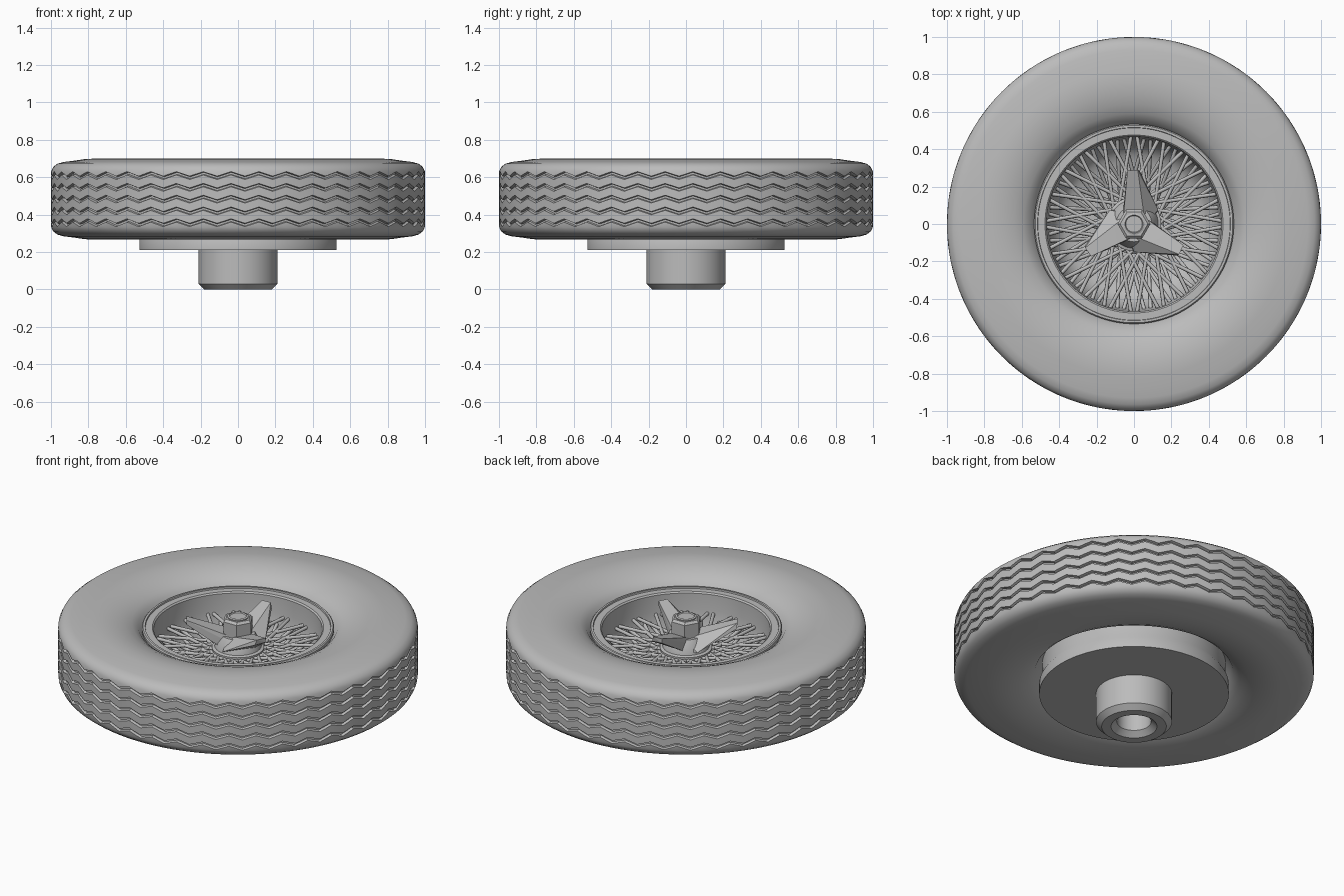
import bpy, bmesh, math
from mathutils import Matrix, Vector

cube = bpy.data.objects.get("Cube")
if cube:
    bpy.data.objects.remove(cube, do_unlink=True)

grey = bpy.data.materials.new("plain_grey")
grey.use_nodes = True
colour = (0.5, 0.5, 0.5, 1)
grey.diffuse_color = colour
grey.node_tree.nodes["Principled BSDF"].inputs["Base Color"].default_value = colour


def finish(name, bm, angle=30):
    """Clean the mesh, smooth it by angle and link it."""
    bmesh.ops.remove_doubles(bm, verts=bm.verts, dist=1e-5)
    bmesh.ops.recalc_face_normals(bm, faces=bm.faces)
    mesh = bpy.data.meshes.new(name)
    bm.to_mesh(mesh)
    bm.free()
    mesh.materials.append(grey)
    mesh.polygons.foreach_set("use_smooth", [True] * len(mesh.polygons))
    mesh.set_sharp_from_angle(angle=math.radians(angle))
    obj = bpy.data.objects.new(name, mesh)
    bpy.context.collection.objects.link(obj)
    return obj


def lathe(name, profile, segments=96, closed=False, wave=None, angle=30):
    """Spin (radius, z) points about z; wave(point, step) shifts z."""
    bm = bmesh.new()
    rings = []
    for k in range(segments):
        a = 2 * math.pi * k / segments
        rings.append([bm.verts.new((p[0] * math.cos(a), p[0] * math.sin(a),
                                    p[1] + (wave(p, k) if wave else 0)))
                      for p in profile])
    n = len(profile)
    for k in range(segments):
        r, s = rings[k], rings[(k + 1) % segments]
        for i in range(n if closed else n - 1):
            j = (i + 1) % n
            bm.faces.new((r[i], s[i], s[j], r[j]))
    return finish(name, bm, angle)


def hull(bm, points, matrix):
    """Add the convex solid around the points."""
    verts = [bm.verts.new(matrix @ Vector(p)) for p in points]
    bmesh.ops.convex_hull(bm, input=verts)


# Tyre: rounded sidewalls with zigzag grooves around the tread
MID = 0.483
side = [(0.50, 0.55), (0.535, 0.60), (0.555, 0.633), (0.59, 0.658),
        (0.64, 0.680), (0.70, 0.694), (0.76, 0.700), (0.82, 0.697),
        (0.88, 0.688), (0.93, 0.682), (0.965, 0.673), (0.988, 0.655),
        (0.998, 0.635)]
tread = []
for row in range(2, -3, -1):
    z = MID + row * 0.063
    tread += [(1.0, z + 0.009), (0.984, z + 0.005),
              (0.984, z - 0.005), (1.0, z - 0.009)]
mirrored = [(r, 2 * MID - z) for r, z in reversed(side)]


def zigzag(point, step):
    inside = point[0] > 0.98 and abs(point[1] - MID) < 0.14
    return (0, 0.012, 0, -0.012)[step % 4] if inside else 0


lathe("tyre", side + tread + mirrored, 168, closed=True, wave=zigzag)

# Rim: outer barrel, raised lip, dished inside and flat back plate
lathe("rim", [(0.0, 0.21), (0.527, 0.21), (0.527, 0.27), (0.51, 0.30),
              (0.51, 0.55), (0.534, 0.61), (0.534, 0.625), (0.528, 0.632),
              (0.516, 0.632), (0.514, 0.624), (0.476, 0.624), (0.468, 0.616),
              (0.466, 0.52), (0.452, 0.43), (0.42, 0.35), (0.37, 0.30),
              (0.30, 0.28), (0.0, 0.28)], 128)

# Rear boss with chamfered edge and bored hole
lathe("rear_boss", [(0.0, 0.17), (0.095, 0.17), (0.095, 0.03), (0.128, 0.0),
                    (0.18, 0.0), (0.211, 0.03), (0.211, 0.215)], 64)

# Hub: stepped barrel carrying the spokes
lathe("hub", [(0.16, 0.27), (0.16, 0.34), (0.11, 0.37), (0.11, 0.46),
              (0.145, 0.475), (0.145, 0.505), (0.12, 0.515), (0.0, 0.515)], 64)

# Spokes: crossed pairs in an upper and a lower layer
bm = bmesh.new()


def polar(radius, angle, z):
    return Vector((radius * math.cos(angle), radius * math.sin(angle), z))


PAIRS = 20
for hub_r, hub_z, rim_z, lean, shift in ((0.135, 0.485, 0.50, 0.62, 0.0),
                                         (0.150, 0.335, 0.46, 0.36, 0.5)):
    for k in range(PAIRS):
        a = 2 * math.pi * (k + shift) / PAIRS - math.pi / 2
        for turn in (-1, 1):
            start = polar(hub_r, a + turn * lean, hub_z)
            end = polar(0.468, a + turn * 0.035, rim_z)
            way = end - start
            place = (Matrix.Translation((start + end) / 2)
                     @ way.to_track_quat("Z", "Y").to_matrix().to_4x4())
            bmesh.ops.create_cone(bm, cap_ends=True, segments=8, radius1=0.0105,
                                  radius2=0.0105, depth=way.length, matrix=place)
finish("spokes", bm, 50)

# Spinner: three swept blades rising toward their tips
bm = bmesh.new()
for k in range(3):
    spin = Matrix.Rotation(2 * math.pi * k / 3, 4, "Z")
    hull(bm, [(-0.035, 0.285, 0.672), (0.020, 0.290, 0.672),
              (-0.035, 0.285, 0.645), (0.030, 0.285, 0.640),
              (-0.055, 0.10, 0.585), (0.065, 0.10, 0.590),
              (-0.055, 0.10, 0.53), (0.130, 0.075, 0.53),
              (-0.06, 0.0, 0.58), (0.06, 0.0, 0.58),
              (-0.06, 0.0, 0.51), (0.08, 0.0, 0.51)], spin)
finish("spinner_blades", bm, 5)
lathe("spinner_collar", [(0.13, 0.51), (0.12, 0.55), (0.095, 0.59),
                         (0.0, 0.59)], 48)

# Hexagonal centre nut with a small round cap
lathe("centre_nut", [(0.088, 0.57), (0.088, 0.675), (0.074, 0.688),
                     (0.0, 0.688)], 6, angle=5)
lathe("nut_cap", [(0.058, 0.68), (0.058, 0.694), (0.048, 0.698),
                  (0.044, 0.692), (0.0, 0.692)], 40)
